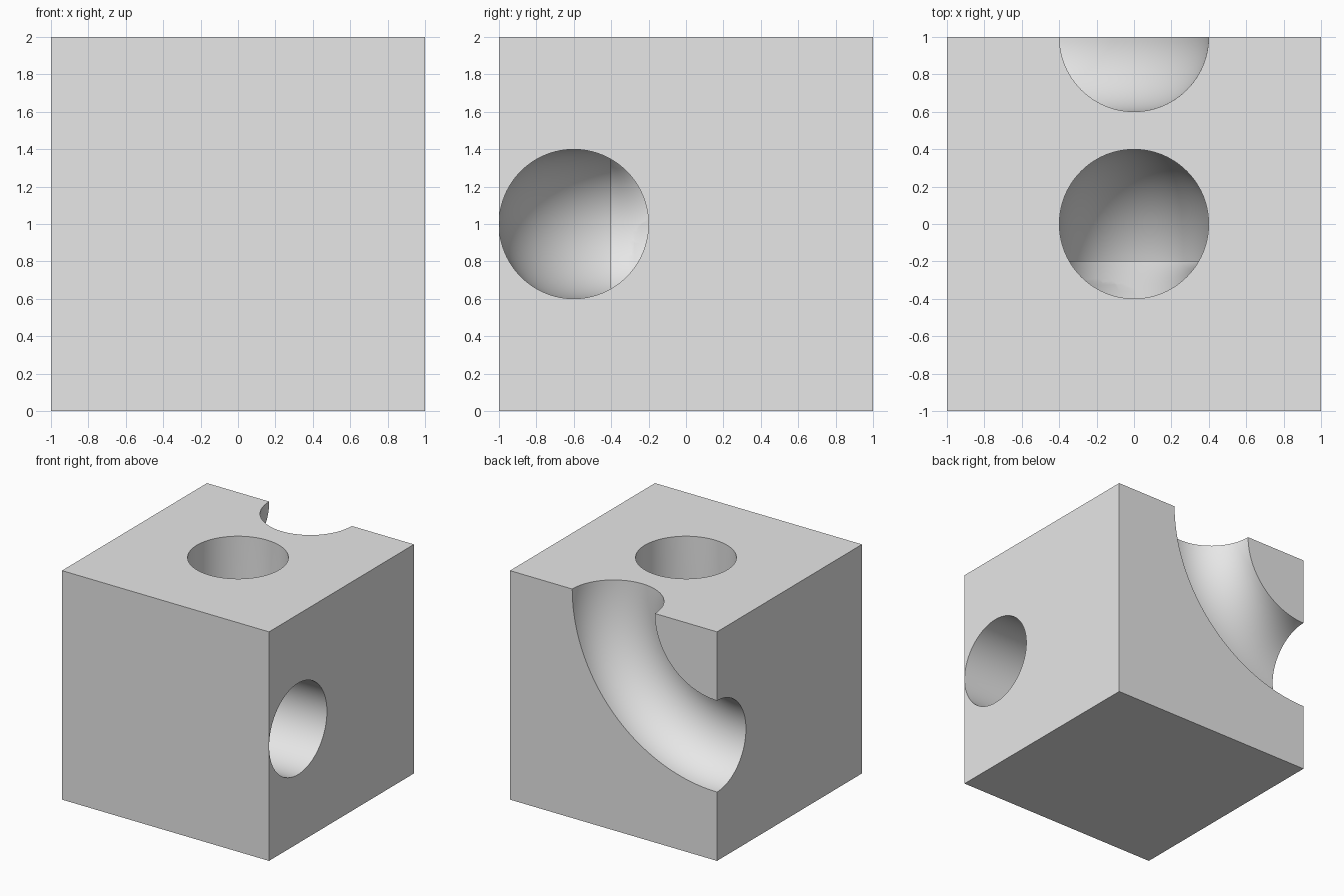
import bpy, bmesh
from math import radians, pi, sin, cos
from mathutils import Vector

default = bpy.data.objects.get("Cube")
if default:
    bpy.data.objects.remove(default, do_unlink=True)

BORE = 0.399  # bore radius, a hair under 0.4 so the side bore only touches the front

grey = bpy.data.materials.new("plain_grey")
grey.use_nodes = True
grey.diffuse_color = (0.8, 0.8, 0.8, 1)
grey.node_tree.nodes["Principled BSDF"].inputs["Base Color"].default_value = (0.8, 0.8, 0.8, 1)


def make_object(name, bm):
    mesh = bpy.data.meshes.new(name)
    bm.to_mesh(mesh)
    bm.free()
    mesh.materials.append(grey)
    obj = bpy.data.objects.new(name, mesh)
    bpy.context.collection.objects.link(obj)
    return obj


def bent_bore(name, centre, start, end, radius, lead_in, lead_out, steps=32, sides=96):
    """Capped tube: straight lead-in, quarter bend from start to end, straight lead-out."""
    centre, u, v = Vector(centre), Vector(start), Vector(end)
    axis = u.cross(v)
    stations = []
    for i in range(steps + 1):
        a = pi / 2 * i / steps
        out = u * cos(a) + v * sin(a)
        stations.append((centre + out * radius, out))
    if lead_in:
        stations.insert(0, (stations[0][0] - v * lead_in, u))
    if lead_out:
        stations.append((stations[-1][0] - u * lead_out, v))
    bm = bmesh.new()
    rings = []
    for point, out in stations:
        angles = [2 * pi * k / sides for k in range(sides)]
        rings.append([bm.verts.new(point + (out * cos(t) + axis * sin(t)) * BORE) for t in angles])
    for a, b in zip(rings, rings[1:]):
        for k in range(sides):
            n = (k + 1) % sides
            bm.faces.new((a[k], a[n], b[n], b[k]))
    bm.faces.new(rings[0])
    bm.faces.new(rings[-1])
    bmesh.ops.recalc_face_normals(bm, faces=bm.faces)
    obj = make_object(name, bm)
    obj.hide_render = True
    return obj


# Solid block
bm = bmesh.new()
bmesh.ops.create_cube(bm, size=2)
bmesh.ops.translate(bm, verts=bm.verts, vec=(0, 0, 1))
block = make_object("bored_block", bm)

# Bores: open quarter groove on the back, top bore bending forward, side bore meeting it
cutters = [
    bent_bore("back_groove_cutter", (-1, 1, 2), (1, 0, 0), (0, 0, -1), 1, 0.1, 0.1, steps=64),
    bent_bore("top_bore_cutter", (0, -0.4, 1.4), (0, 1, 0), (0, 0, -1), 0.4, 0.7, 0),
    bent_bore("side_bore_cutter", (0.4, -0.2, 1), (-1, 0, 0), (0, -1, 0), 0.4, 0, 0.7),
]

bpy.ops.object.select_all(action="DESELECT")
bpy.context.view_layer.objects.active = block
block.select_set(True)
for cutter in cutters:
    cut = block.modifiers.new(cutter.name, "BOOLEAN")
    cut.operation = "DIFFERENCE"
    cut.solver = "EXACT"
    cut.object = cutter
    bpy.ops.object.modifier_apply(modifier=cut.name)
for cutter in cutters:
    bpy.data.objects.remove(cutter, do_unlink=True)

bpy.ops.object.shade_smooth_by_angle(angle=radians(30))
